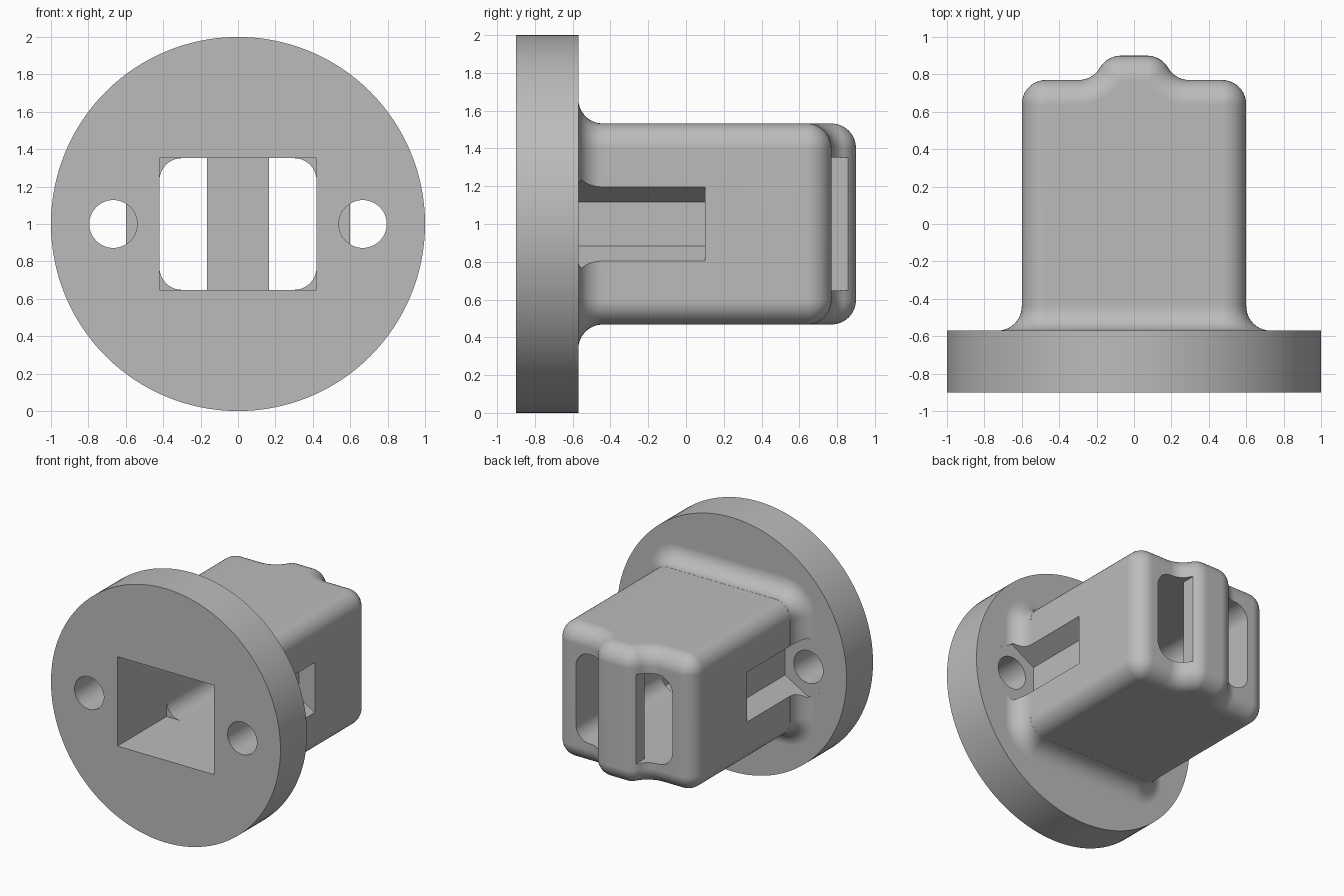
import bpy
import bmesh
from math import sin, cos, pi, radians

if "Cube" in bpy.data.objects:
    bpy.data.objects.remove(bpy.data.objects["Cube"], do_unlink=True)

MID = 1.0          # height of the main axis
R = 0.13           # fillet radius
HALF_W, HALF_H = 0.6, 0.532
BACK, RIB_BACK = 0.77, 0.9
FLANGE_FRONT, FLANGE_BACK = -0.9, -0.57
STEPS = 10


def loft(name, rings):
    """Skin a list of equal point rings and cap both ends."""
    bm = bmesh.new()
    rows = [[bm.verts.new(p) for p in ring] for ring in rings]
    n = len(rows[0])
    for a, b in zip(rows, rows[1:]):
        for i in range(n):
            j = (i + 1) % n
            bm.faces.new((a[i], a[j], b[j], b[i]))
    bm.faces.new(rows[0])
    bm.faces.new(rows[-1])
    bmesh.ops.remove_doubles(bm, verts=bm.verts, dist=1e-5)
    bmesh.ops.recalc_face_normals(bm, faces=bm.faces)
    mesh = bpy.data.meshes.new(name)
    bm.to_mesh(mesh)
    bm.free()
    obj = bpy.data.objects.new(name, mesh)
    bpy.context.collection.objects.link(obj)
    return obj


def arc(cx, cy, r, a0, a1, steps=STEPS):
    angles = [radians(a0 + (a1 - a0) * i / steps) for i in range(steps + 1)]
    return [(cx + r * cos(a), cy + r * sin(a)) for a in angles]


def rounded_rect(w, h, r):
    pts = []
    for k, (sx, sz) in enumerate(((1, 1), (-1, 1), (-1, -1), (1, -1))):
        pts += arc(sx * (w - r), sz * (h - r), r, 90 * k, 90 * k + 90)
    return pts


def at_y(pts, y):
    return [(x, y, MID + z) for x, z in pts]


def prism(name, pts, y0, y1):
    return loft(name, [at_y(pts, y0), at_y(pts, y1)])


def box(name, w, h, y0, y1):
    return prism(name, [(w, h), (-w, h), (-w, -h), (w, -h)], y0, y1)


def disc(name, x, r, y0, y1, sides):
    pts = [(x + r * sin(2 * pi * i / sides), r * cos(2 * pi * i / sides))
           for i in range(sides)]
    return prism(name, pts, y0, y1)


def combine(target, other, operation):
    mod = target.modifiers.new("combine", 'BOOLEAN')
    mod.operation, mod.solver, mod.object = operation, 'EXACT', other
    bpy.context.view_layer.objects.active = target
    bpy.ops.object.modifier_apply(modifier=mod.name)
    bpy.data.objects.remove(other, do_unlink=True)


def body_plan(d):
    """Plan outline of the body with its back rib, inset by d."""
    rib = 0.07
    hollow = rib + 2 * R * sin(radians(60))
    half = [(HALF_W - d, -0.75)]
    half += arc(HALF_W - R, BACK - R, R - d, 0, 90)
    half += arc(hollow, RIB_BACK, R + d, 270, 210)
    half += arc(rib, BACK, R - d, 30, 90)[1:]
    return half + [(-x, y) for x, y in reversed(half)]


# Body: plan outlines stacked in height, rounded at bottom and top
layers = []
for i in range(STEPS + 1):
    t = pi / 2 * i / STEPS
    layers.append((R * (1 - sin(t)), HALF_H - R + R * cos(t)))
levels = [(d, -z) for d, z in layers] + [(d, z) for d, z in reversed(layers)]
body = loft("body", [[(x, y, MID + z) for x, y in body_plan(d)] for d, z in levels])

# Flared fillet where the body meets the flange
rings = [at_y(rounded_rect(HALF_W + R, HALF_H + R, 2 * R), FLANGE_BACK - 0.08)]
for i in range(STEPS + 1):
    t = pi / 2 * i / STEPS
    d = max(R * (1 - sin(t)), 0.0008)
    rings.append(at_y(rounded_rect(HALF_W + d, HALF_H + d, R + d),
                      FLANGE_BACK + R - R * cos(t)))
flare = loft("flare", rings)

# Round flange carries everything
housing = disc("flanged_housing", 0, 1.0, FLANGE_FRONT, FLANGE_BACK, 128)
combine(housing, flare, 'UNION')
combine(housing, body, 'UNION')

# Square mouth, then a rounded cavity through the back, bridged by the rib
POCKET_W, POCKET_H = 0.42, 0.352
combine(housing, box("mouth_cut", POCKET_W, POCKET_H, -1.0, -0.29), 'DIFFERENCE')
cavity = prism("cavity_cut", rounded_rect(POCKET_W, POCKET_H, 0.12), -0.3, 1.1)
combine(cavity, box("rib_bridge", 0.165, 0.6, 0.75, 1.2), 'DIFFERENCE')
combine(housing, cavity, 'DIFFERENCE')

# Screw holes with hexagonal nut channels along the body sides
for side in (-1, 1):
    x = side * 0.667
    combine(housing, disc("nut_cut", x, 0.235, FLANGE_BACK - 0.001, 0.1, 6), 'DIFFERENCE')
    combine(housing, disc("screw_cut", x, 0.128, -1.0, -0.5, 48), 'DIFFERENCE')

# Grey material
grey = bpy.data.materials.new("plain_grey")
grey.use_nodes = True
colour = (0.5, 0.5, 0.5, 1.0)
grey.diffuse_color = colour
grey.node_tree.nodes["Principled BSDF"].inputs["Base Color"].default_value = colour
housing.data.materials.clear()
housing.data.materials.append(grey)
for poly in housing.data.polygons:
    poly.material_index = 0

# Smooth fillets with crisp machined edges
bpy.ops.object.select_all(action='DESELECT')
housing.select_set(True)
bpy.context.view_layer.objects.active = housing
bpy.ops.object.shade_smooth_by_angle(angle=radians(30))
weighted = housing.modifiers.new("even_normals", 'WEIGHTED_NORMAL')
weighted.keep_sharp = True
